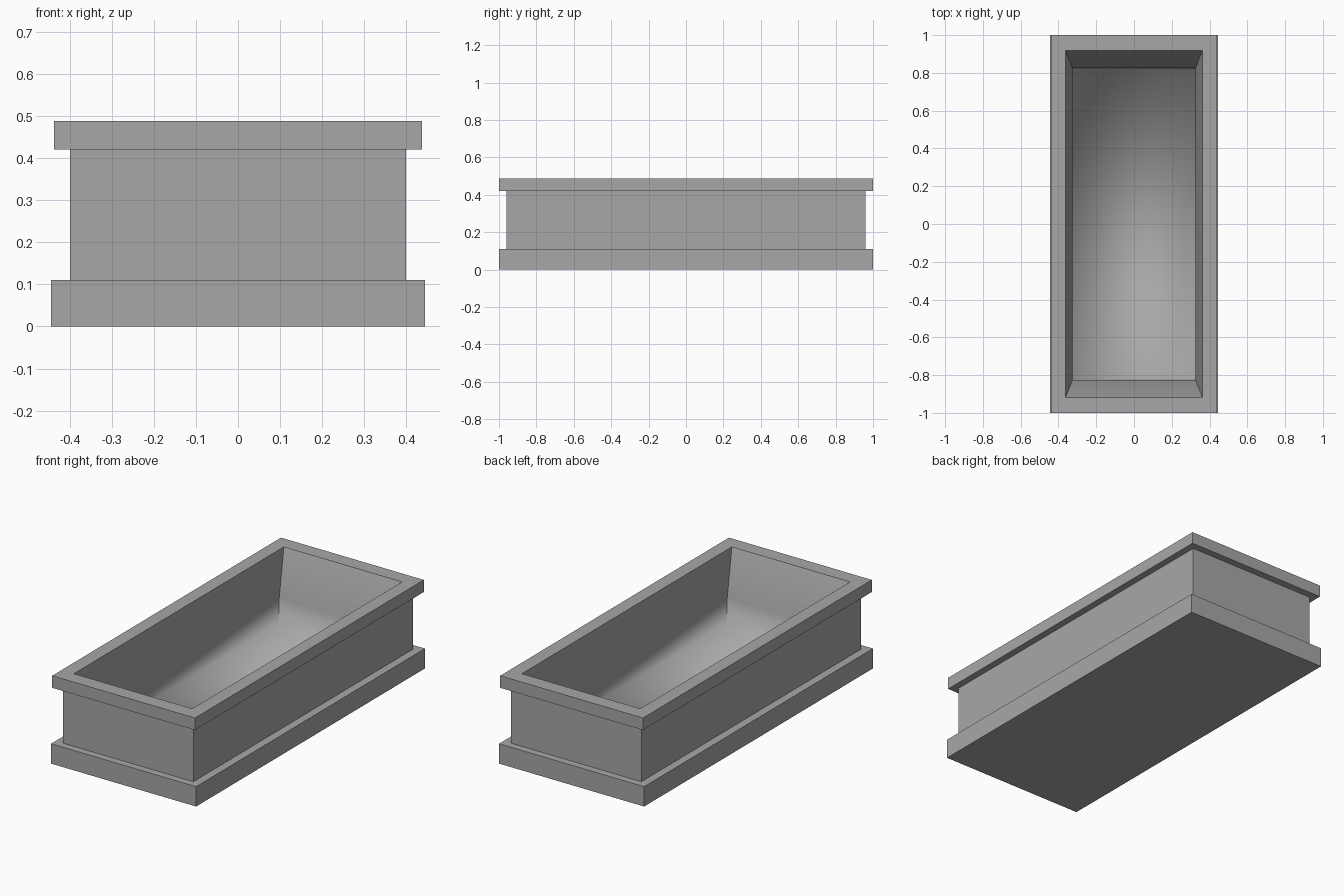
import bpy, bmesh

cube = bpy.data.objects.get("Cube")
if cube:
    bpy.data.objects.remove(cube, do_unlink=True)

stone = bpy.data.materials.new("grey_stone")
stone.use_nodes = True
GREY = (0.39, 0.39, 0.39, 1)
stone.diffuse_color = GREY
stone.node_tree.nodes["Principled BSDF"].inputs["Base Color"].default_value = GREY


def ring_stack(name, rings, cap_start=False, cap_end=False, soft=False):
    """Join rectangular rings (half width, half length, height) in order."""
    bm = bmesh.new()
    loops = [[bm.verts.new((sx * x, sy * y, z))
              for sx, sy in ((-1, -1), (1, -1), (1, 1), (-1, 1))]
             for x, y, z in rings]
    for a, b in zip(loops, loops[1:]):
        for i in range(4):
            j = (i + 1) % 4
            bm.faces.new((a[i], a[j], b[j], b[i]))
            # upright corners stay crisp even on soft parts
            bm.edges.get((a[i], b[i])) .smooth = False
    if cap_start:
        bm.faces.new(loops[0][::-1])
    if cap_end:
        bm.faces.new(loops[-1])
    for face in bm.faces:
        face.smooth = soft
    # the last ring's corner edges are created before their neighbours close
    mesh = bpy.data.meshes.new(name)
    bm.to_mesh(mesh)
    bm.free()
    mesh.materials.append(stone)
    obj = bpy.data.objects.new(name, mesh)
    bpy.context.collection.objects.link(obj)
    return obj


BASE_TOP, RIM_BOTTOM, TOP = 0.11, 0.421, 0.488
BASE = (0.444, 1.0)
BODY = (0.399, 0.96)
RIM = (0.437, 1.0)
OPENING = (0.362, 0.918)

# Plinth slab, straight body and overhanging rim
ring_stack("base", [(*BASE, 0), (*BASE, BASE_TOP), (*BODY, BASE_TOP)],
           cap_start=True)
ring_stack("body", [(*BODY, BASE_TOP), (*BODY, RIM_BOTTOM)])
ring_stack("rim", [(*BODY, RIM_BOTTOM), (*RIM, RIM_BOTTOM),
                   (*RIM, TOP), (*OPENING, TOP)])

# Hollow: sloping walls, a near-vertical foot and a softly shaded floor
ring_stack("basin", [(*OPENING, TOP), (0.326, 0.826, 0.25),
                     (0.324, 0.818, BASE_TOP)], cap_end=True, soft=True)
